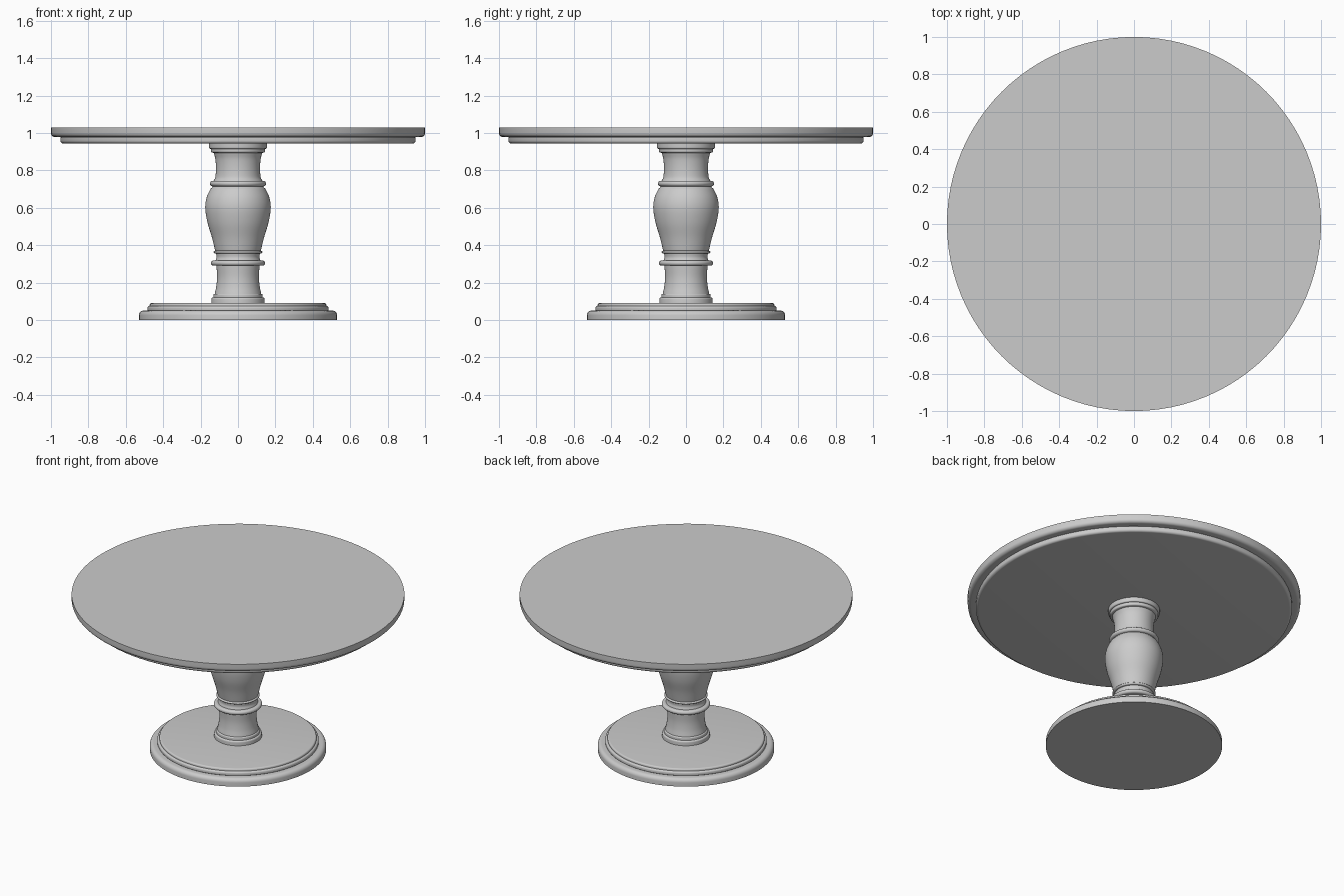
import bpy, math
from mathutils import Vector

if "Cube" in bpy.data.objects:
    bpy.data.objects.remove(bpy.data.objects["Cube"])

SEG = 96


def lathe(name, profile, angle=35):
    """Spin an (r, z) profile, listed bottom to top, into a capped solid."""
    verts, faces = [], []
    for r, z in profile:
        for i in range(SEG):
            a = 2 * math.pi * i / SEG
            verts.append((r * math.cos(a), r * math.sin(a), z))
    for k in range(len(profile) - 1):
        for i in range(SEG):
            j = (i + 1) % SEG
            faces.append((k*SEG + i, k*SEG + j, (k+1)*SEG + j, (k+1)*SEG + i))
    last = (len(profile) - 1) * SEG
    faces.append(tuple(reversed(range(SEG))))
    faces.append(tuple(range(last, last + SEG)))
    me = bpy.data.meshes.new(name)
    me.from_pydata(verts, [], faces)
    ob = bpy.data.objects.new(name, me)
    bpy.context.collection.objects.link(ob)
    bpy.ops.object.select_all(action='DESELECT')
    ob.select_set(True)
    bpy.context.view_layer.objects.active = ob
    bpy.ops.object.shade_smooth_by_angle(angle=math.radians(angle))
    return ob


def disc_edge(r, z0, z1, low=0.0, high=0.0, n=6):
    """Outer edge of a disc with rounded lower and upper corners."""
    def arc(cz, rad, a0):
        if not rad:
            return [(r, cz)]
        return [(r - rad + rad * math.cos(a0 + t * math.pi / 2 / n),
                 cz + rad * math.sin(a0 + t * math.pi / 2 / n)) for t in range(n + 1)]
    return arc(z0 + low, low, -math.pi / 2) + arc(z1 - high, high, 0)


def bead(r, zc, h, n=8):
    """Half-round ring moulding bulging out to r."""
    return [(r - h + h * math.cos(a), zc + h * math.sin(a))
            for a in (-math.pi / 2 + math.pi * t / n for t in range(n + 1))]


def smooth(points, n=6):
    """Catmull-Rom curve through the points."""
    p = [Vector(q) for q in points]
    p = [2 * p[0] - p[1]] + p + [2 * p[-1] - p[-2]]
    out = []
    for a, b, c, d in zip(p, p[1:], p[2:], p[3:]):
        for s in range(n):
            t = s / n
            out.append(tuple(0.5 * (2*b + (c - a)*t + (2*a - 5*b + 4*c - d)*t*t
                                    + (3*b - a - 3*c + d)*t**3)))
    return out + [tuple(p[-2])]


# Stepped round foot
lathe("base", disc_edge(0.53, 0, 0.05, high=0.025)
      + disc_edge(0.485, 0.05, 0.075, low=0.004, high=0.012)
      + disc_edge(0.472, 0.075, 0.09, high=0.01))

# Turned column: lower collar, neck, beads, vase, upper neck, top collar
lathe("column",
      disc_edge(0.143, 0.085, 0.12, high=0.01)
      + disc_edge(0.132, 0.12, 0.14, high=0.008)
      + smooth([(0.124, 0.14), (0.116, 0.18), (0.112, 0.23), (0.115, 0.29)])
      + bead(0.145, 0.304, 0.014)
      + smooth([(0.12, 0.318), (0.115, 0.335), (0.117, 0.355)])
      + bead(0.13, 0.363, 0.007)
      + smooth([(0.122, 0.37), (0.139, 0.44), (0.163, 0.52), (0.175, 0.595),
                (0.169, 0.65), (0.15, 0.695), (0.137, 0.71)])
      + bead(0.15, 0.729, 0.015)
      + smooth([(0.13, 0.744), (0.121, 0.765), (0.118, 0.81), (0.121, 0.86), (0.13, 0.893)])
      + disc_edge(0.145, 0.895, 0.915, low=0.008)
      + disc_edge(0.155, 0.915, 0.95, low=0.008))

# Round table top with stepped rim
lathe("table_top", disc_edge(0.95, 0.943, 0.978, low=0.016, high=0.004)
      + disc_edge(1.0, 0.978, 1.03, low=0.022))
